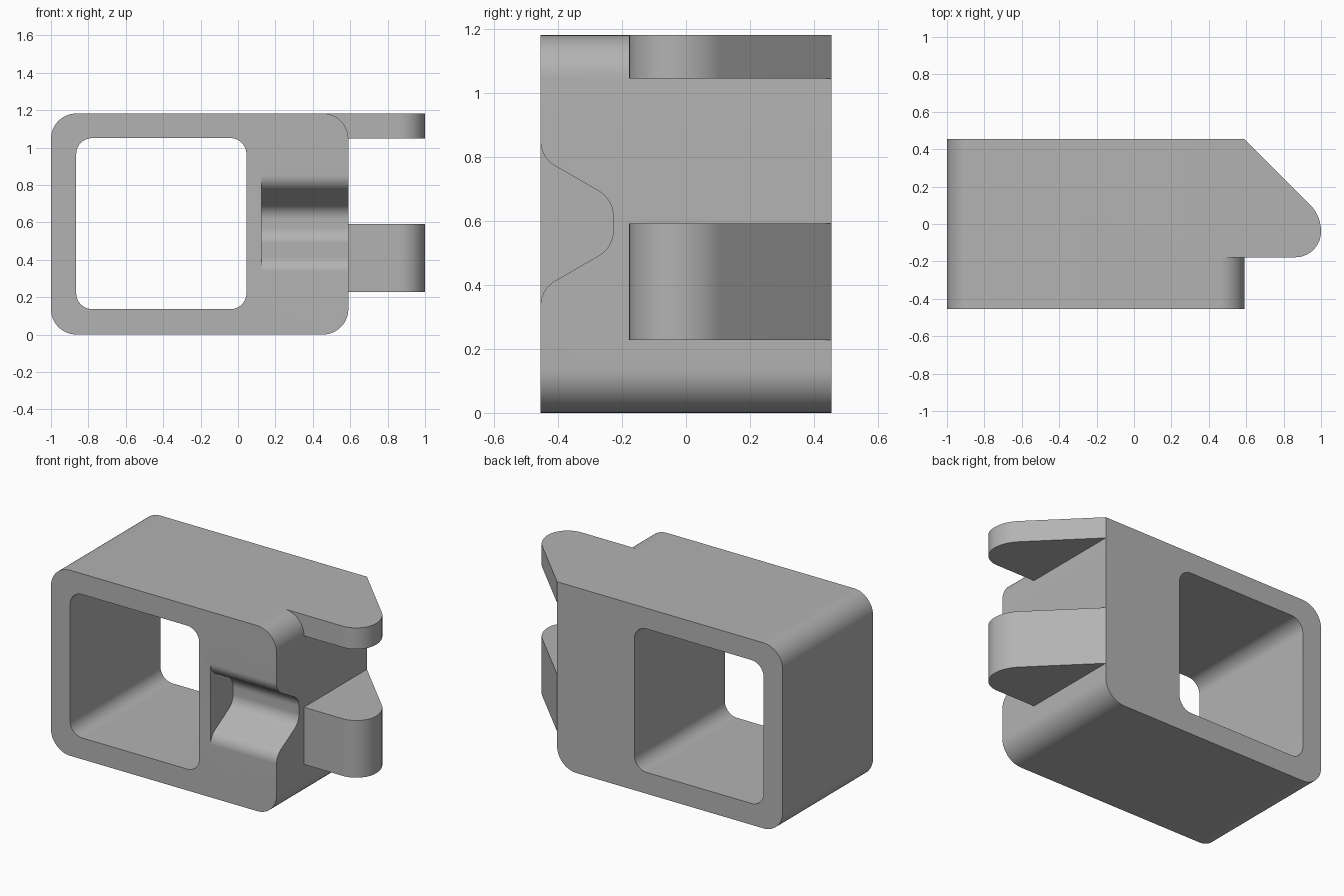
import bpy, bmesh
from math import sin, cos, radians
from mathutils import Vector

cube = bpy.data.objects.get("Cube")
if cube:
    bpy.data.objects.remove(cube, do_unlink=True)

GREY = (0.45, 0.45, 0.45, 1.0)
grey = bpy.data.materials.new("plain grey")
grey.use_nodes = True
grey.diffuse_color = GREY
grey.node_tree.nodes["Principled BSDF"].inputs["Base Color"].default_value = GREY


def arc(cx, cy, r, start, end, steps=14):
    angles = [radians(start + (end - start) * i / steps) for i in range(steps + 1)]
    return [(cx + r * cos(a), cy + r * sin(a)) for a in angles]


def rounded_rect(x0, x1, z0, z1, r):
    return (arc(x1 - r, z1 - r, r, 0, 90) + arc(x0 + r, z1 - r, r, 90, 180)
            + arc(x0 + r, z0 + r, r, 180, 270) + arc(x1 - r, z0 + r, r, 270, 360))


def prism(name, profile, place, low, high):
    """Extrude a 2D profile between two depths; place maps (a, b, depth) to xyz."""
    bm = bmesh.new()
    face = bm.faces.new([bm.verts.new(place(a, b, low)) for a, b in profile])
    ext = bmesh.ops.extrude_face_region(bm, geom=[face])
    move = Vector(place(0, 0, high)) - Vector(place(0, 0, low))
    bmesh.ops.translate(bm, vec=move,
                        verts=[g for g in ext["geom"] if isinstance(g, bmesh.types.BMVert)])
    bmesh.ops.recalc_face_normals(bm, faces=bm.faces)
    mesh = bpy.data.meshes.new(name)
    bm.to_mesh(mesh)
    bm.free()
    mesh.materials.append(grey)
    obj = bpy.data.objects.new(name, mesh)
    bpy.context.collection.objects.link(obj)
    return obj


def combine(target, other, operation):
    bpy.ops.object.select_all(action="DESELECT")
    bpy.context.view_layer.objects.active = target
    target.select_set(True)
    mod = target.modifiers.new(operation.lower(), "BOOLEAN")
    mod.operation, mod.object, mod.solver = operation, other, "EXACT"
    bpy.ops.object.modifier_apply(modifier=mod.name)
    bpy.data.objects.remove(other, do_unlink=True)


def along_y(a, b, d):
    return (a, d, b)


def along_x(a, b, d):
    return (d, a, b)


def along_z(a, b, d):
    return (a, b, d)


HALF, TOP, SIDE = 0.455, 1.182, 0.59

# Rounded block with a window running front to back
body = prism("frame_body", rounded_rect(-1, SIDE, 0, TOP, 0.136), along_y, -HALF, HALF)
window = prism("window_cutter", rounded_rect(-0.865, 0.045, 0.136, 1.05, 0.085),
               along_y, -0.6, 0.6)
combine(body, window, "DIFFERENCE")

# Filleted groove across the front, mirrored about its middle height
MID, R, DEEP, REACH = 0.593, 0.09, -0.228, 0.258
lower = ([(-0.6, MID - REACH)]
         + arc(-HALF + R, MID - REACH, R, 180, 120)
         + arc(DEEP - R, MID - 0.023, R, -60, 0))
upper = [(y, 2 * MID - z) for y, z in reversed(lower)]
groove = prism("groove_cutter", lower + upper, along_x, 0.125, 0.75)
combine(body, groove, "DIFFERENCE")

# Two side lugs sharing one slanted, rounded outline
for name, low, high in (("lower_lug", 0.228, 0.592), ("upper_lug", 1.047, TOP)):
    outline = ([(0.45, HALF), (SIDE, HALF)]
               + arc(0.795, -0.04, 0.205, 45, 0)
               + arc(0.862, -0.04, 0.138, 0, -90)[1:]
               + [(0.45, -0.178)])
    combine(body, prism(name, outline, along_z, low, high), "UNION")

bpy.ops.object.select_all(action="DESELECT")
body.select_set(True)
bpy.context.view_layer.objects.active = body
bpy.ops.object.shade_smooth_by_angle(angle=radians(25))
